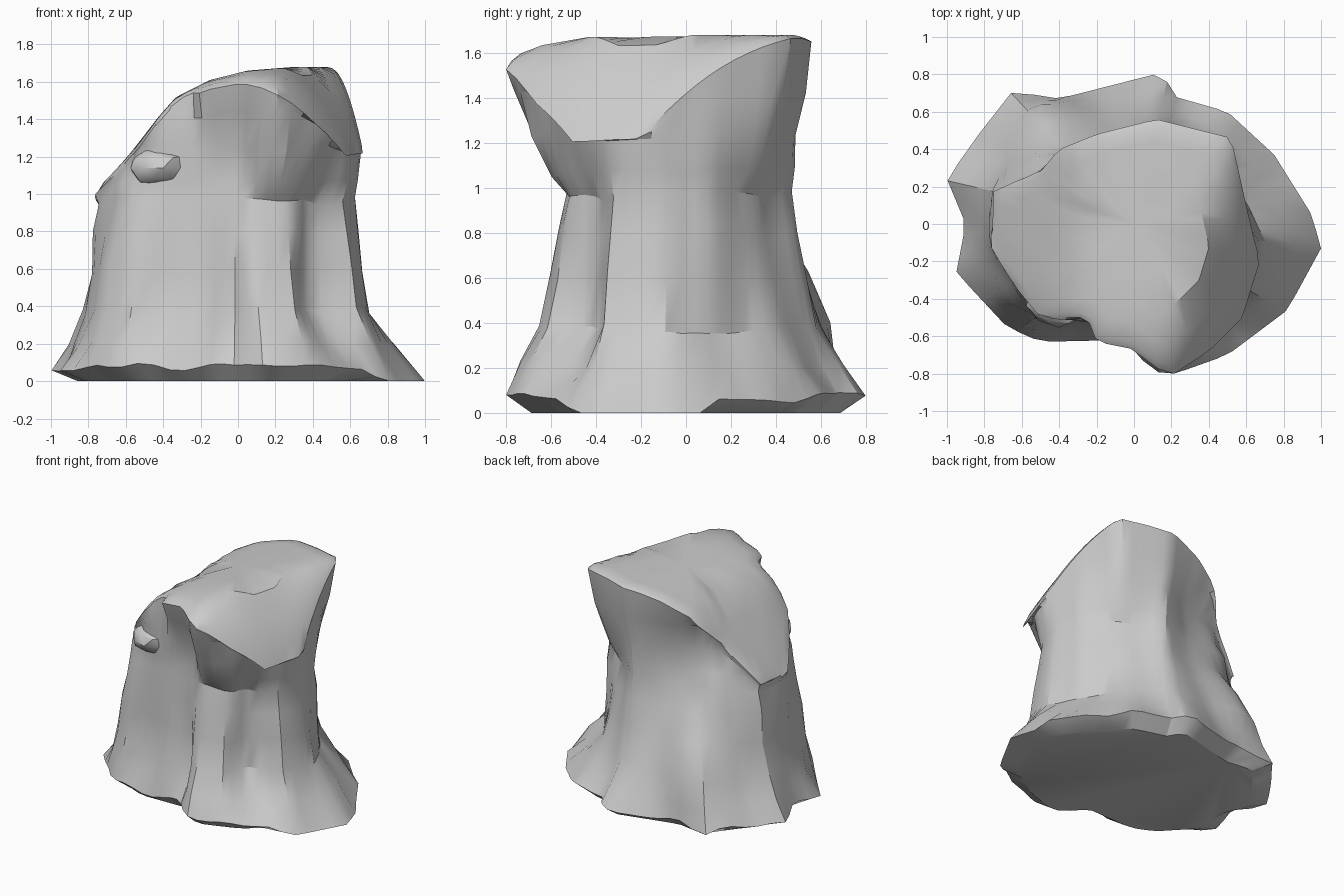
import bpy, bmesh, math, random
from mathutils import Vector, noise

if "Cube" in bpy.data.objects:
    bpy.data.objects.remove(bpy.data.objects["Cube"])

random.seed(4)
COLS = 64

# Cross-section outlines (x, y), anticlockwise seen from above
foot = [(1.0, -.13), (.95, .05), (.75, .37), (.5, .6), (.22, .68), (.15, .81), (-.4, .67),
        (-.65, .71), (-.83, .48), (-1.0, .24), (-.9, 0), (-.95, -.26), (-.68, -.55),
        (-.5, -.63), (-.05, -.62), (.1, -.79), (.22, -.8), (.5, -.7), (.82, -.46)]
body = [(.71, -.1), (.6, .14), (.42, .38), (.15, .58), (-.55, .64), (-.62, .5),
        (-.82, .2), (-.83, -.1), (-.72, -.4), (-.56, -.56), (-.48, -.5), (-.2, -.57),
        (-.02, -.51), (.06, -.65), (.3, -.62), (.36, -.42), (.46, -.38), (.62, -.36)]
waist = [(.63, -.1), (.56, .1), (.36, .3), (.13, .47), (-.15, .4), (-.5, .36), (-.72, .17),
         (-.75, -.1), (-.62, -.42), (-.4, -.49), (.06, -.53), (.3, -.52), (.38, -.4), (.58, -.32)]
head = [(.67, -.15), (.6, .1), (.45, .38), (.13, .5), (-.1, .4), (-.5, .28), (-.74, .17),
        (-.76, -.1), (-.6, -.4), (-.42, -.5), (-.2, -.52), (.02, -.53), (.1, -.66),
        (.25, -.71), (.42, -.58), (.6, -.38)]
rim = [(.67, -.2), (.6, .1), (.52, .46), (.12, .56), (-.2, .48), (-.4, .4), (-.5, .28),
       (-.75, .18), (-.76, -.1), (-.6, -.38), (-.5, -.5), (-.25, -.5), (-.2, -.63),
       (0, -.67), (.1, -.76), (.2, -.81), (.4, -.68), (.58, -.5)]
arch = [(-1, .9), (-.8, .95), (-.74, 1.04), (-.55, 1.24), (-.42, 1.42), (-.33, 1.52),
        (-.15, 1.61), (.05, 1.66), (.3, 1.68), (1, 1.68)]


def radius(outline, ang):
    """Distance from the axis to the outline in one direction."""
    d = Vector((math.cos(ang), math.sin(ang)))
    best = 0
    for a, b in zip(outline, outline[1:] + outline[:1]):
        a, b = Vector(a), Vector(b)
        e = b - a
        den = d.x * e.y - d.y * e.x
        if abs(den) < 1e-9:
            continue
        r = (a.x * e.y - a.y * e.x) / den
        t = (a.x * d.y - a.y * d.x) / den
        if r > 0 and -1e-6 <= t <= 1 + 1e-6:
            best = max(best, r)
    return best


def roof(x, y):
    """Arched top that curves down right of a diagonal ridge and droops in front."""
    z = arch[-1][1]
    for (x0, z0), (x1, z1) in zip(arch, arch[1:]):
        if x0 <= x <= x1:
            z = z0 + (z1 - z0) * (x - x0) / (x1 - x0)
    droop = max(0, -y - .4) ** 2
    d = max(0, x - .36 - .33 * y)
    return min(z - .6 * droop, 1.68 - .35 * d - 2.2 * d * d - .4 * droop)


# Loft levels: outline A, outline B, mix, scale, height, gap kept below the roof
levels = [(foot, body, 0, .86, 0, 1), (foot, body, 0, 1, .07, .8),
          (foot, body, .5, 1, .2, .7), (body, waist, 0, 1, .37, .5),
          (body, waist, .4, 1, .6, .3), (body, waist, .75, 1, .8, .2),
          (waist, head, 0, 1, .97, .11), (waist, head, .5, 1, 1.08, .08),
          (head, rim, 0, 1, 1.25, .05), (head, rim, .6, 1, 1.42, .03),
          (rim, rim, 0, 1, 9, .015), (rim, rim, 0, .95, 9, 0),
          (rim, rim, 0, .8, 9, 0), (rim, rim, 0, .6, 9, 0), (rim, rim, 0, .35, 9, 0)]

# Main boulder
bm = bmesh.new()
rings = []
for k, (oa, ob, mix, scale, h, gap) in enumerate(levels):
    ring = []
    for i in range(COLS):
        a = math.tau * i / COLS - .13
        r = scale * (radius(oa, a) * (1 - mix) + radius(ob, a) * mix)
        x, y = r * math.cos(a), r * math.sin(a)
        wobble = noise.noise(Vector((x * 4, y * 4, h * 3)))
        if 1 <= k < 10:
            h2 = h + .05 * wobble
        else:
            h2 = h
        z = max(0, min(h2, roof(x, y) - gap))
        if 1 < k < 10:
            x, y = x * (1 + .04 * wobble), y * (1 + .04 * wobble)
        ring.append(bm.verts.new((x, y, z)))
    rings.append(ring)
for lo, hi in zip(rings, rings[1:]):
    for i in range(COLS):
        j = (i + 1) % COLS
        bm.faces.new((lo[i], lo[j], hi[j], hi[i]))
bm.faces.new(list(reversed(rings[0])))
tip = bm.verts.new((0, 0, roof(0, 0)))
for i in range(COLS):
    bm.faces.new((rings[-1][i], rings[-1][(i + 1) % COLS], tip))


def finish(bm, name):
    bmesh.ops.recalc_face_normals(bm, faces=bm.faces)
    me = bpy.data.meshes.new(name)
    bm.to_mesh(me)
    bm.free()
    ob = bpy.data.objects.new(name, me)
    bpy.context.collection.objects.link(ob)
    bpy.ops.object.select_all(action='DESELECT')
    ob.select_set(True)
    bpy.context.view_layer.objects.active = ob
    bpy.ops.object.shade_smooth_by_angle(angle=math.radians(30))


finish(bm, "boulder")

# Jutting shoulder lump on the front left
lump = bmesh.new()
bmesh.ops.create_icosphere(lump, subdivisions=2, radius=1)
for v in lump.verts:
    f = random.uniform(.85, 1.05)
    v.co = Vector((-.4, -.39, 1.14)) + Vector([c * s * f for c, s in zip(v.co, (.19, .16, .12))])
finish(lump, "shoulder_lump")
